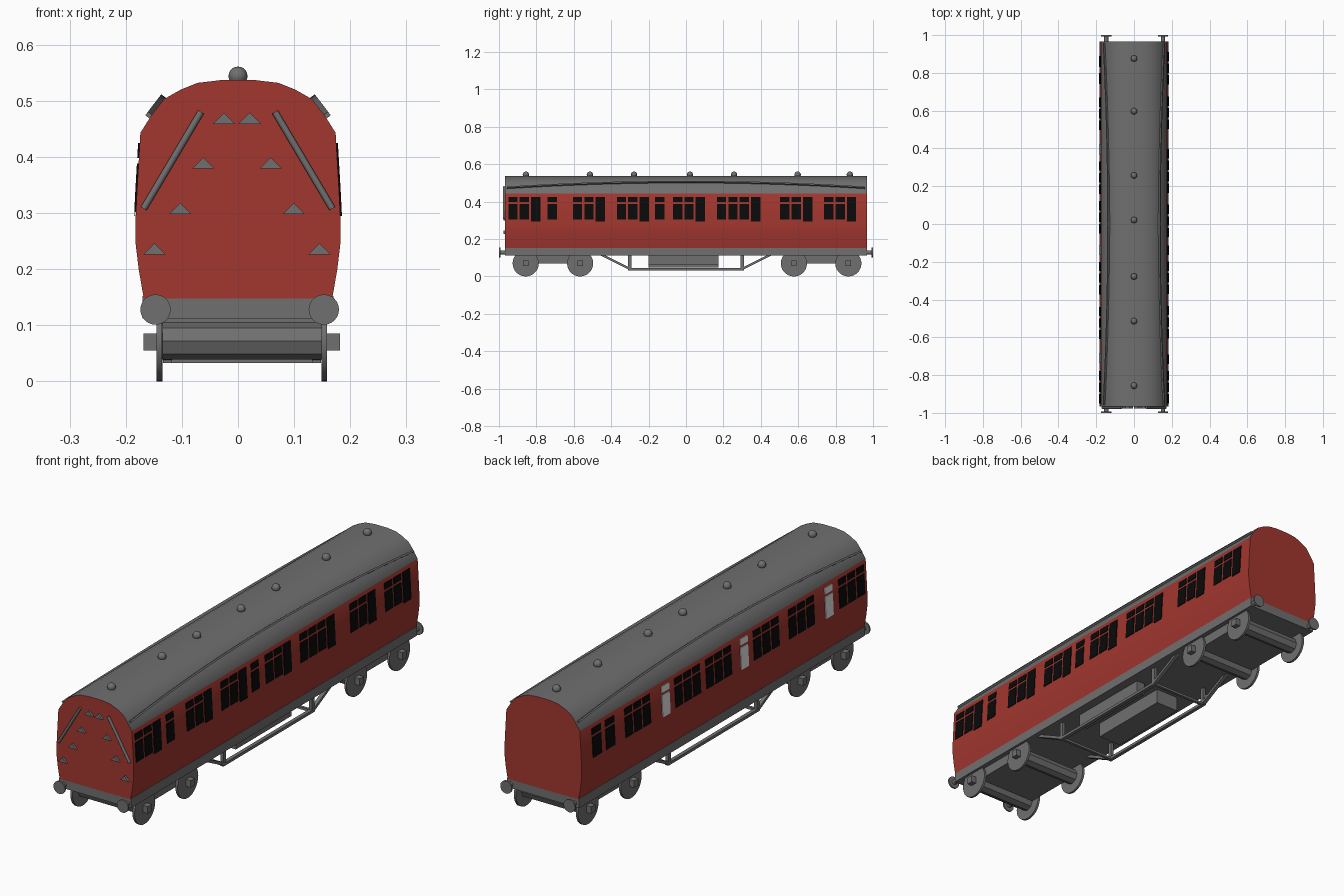
import bpy, bmesh, math
from mathutils import Vector, Matrix

if "Cube" in bpy.data.objects:
    bpy.data.objects.remove(bpy.data.objects["Cube"])


def material(name, rgb):
    m = bpy.data.materials.new(name)
    m.diffuse_color = (*rgb, 1)
    m.use_nodes = True
    m.node_tree.nodes["Principled BSDF"].inputs["Base Color"].default_value = m.diffuse_color
    return m


RED = material("carriage red", (0.36, 0.037, 0.028))
GREY = material("roof grey", (0.16, 0.16, 0.16))
BLACK = material("window black", (0.003, 0.003, 0.003))
WHITE = material("frosted white", (0.85, 0.85, 0.85))


def finish(name, bm, *mats, smooth=False):
    bmesh.ops.recalc_face_normals(bm, faces=bm.faces)
    me = bpy.data.meshes.new(name)
    bm.to_mesh(me)
    bm.free()
    for m in mats:
        me.materials.append(m)
    ob = bpy.data.objects.new(name, me)
    bpy.context.collection.objects.link(ob)
    if smooth:
        bpy.ops.object.select_all(action='DESELECT')
        ob.select_set(True)
        bpy.context.view_layer.objects.active = ob
        bpy.ops.object.shade_smooth_by_angle(angle=math.radians(35))
    return ob


def add_box(bm, x0, x1, y0, y1, z0, z1):
    mat = Matrix.Translation(((x0 + x1) / 2, (y0 + y1) / 2, (z0 + z1) / 2)) \
        @ Matrix.Diagonal((abs(x1 - x0), abs(y1 - y0), abs(z1 - z0), 1))
    bmesh.ops.create_cube(bm, size=1, matrix=mat)


def add_rod(bm, a, b, r, sides=12):
    a, b = Vector(a), Vector(b)
    d = b - a
    mat = Matrix.Translation((a + b) / 2) @ d.to_track_quat('Z', 'Y').to_matrix().to_4x4()
    bmesh.ops.create_cone(bm, cap_ends=True, segments=sides, radius1=r, radius2=r,
                          depth=d.length, matrix=mat)


def add_prism(bm, outline, shift):
    """Solid from a planar outline pushed along a vector."""
    a = [bm.verts.new(p) for p in outline]
    b = [bm.verts.new(Vector(p) + Vector(shift)) for p in outline]
    n = len(a)
    bm.faces.new(a)
    bm.faces.new(b[::-1])
    for i in range(n):
        bm.faces.new((a[i], a[(i + 1) % n], b[(i + 1) % n], b[i]))


# Half section of the coach, from the floor to the crown of the roof
SIDE = [(0.168, 0.148), (0.177, 0.20), (0.183, 0.25), (0.183, 0.28), (0.180, 0.34), (0.174, 0.443)]
ROOF = [(0.155, 0.473), (0.132, 0.503), (0.102, 0.52), (0.072, 0.532), (0.03, 0.537)]
SECTION = SIDE + ROOF
END = 0.967
CX = 0.007   # sideways offset of the running gear


def wall_x(z):
    for (xa, za), (xb, zb) in zip(SECTION, SECTION[1:]):
        if za <= z <= zb:
            return xa + (xb - xa) * (z - za) / (zb - za)
    return SECTION[-1][0]


# Body shell: red sides and ends, grey roof faces above the cornice
bm = bmesh.new()
ring = SECTION + [(-x, z) for x, z in reversed(SECTION)]
add_prism(bm, [(x, -END, z) for x, z in ring], (0, 2 * END, 0))
for f in bm.faces:
    c = f.calc_center_median()
    f.material_index = 1 if c.z > 0.444 and abs(c.y) < 0.5 else 0
finish("coach_body", bm, RED, GREY, smooth=True)

# Curved rain strips along the roof
bm = bmesh.new()
for s in (-1, 1):
    previous = None
    for i in range(25):
        t = -1 + i / 12
        z = 0.503 - 0.031 * t * t
        x = wall_x(z)
        n = Vector((s * 0.8, 0, 0.6))
        u = Vector((s * -0.6, 0, 0.8)) * 0.004
        p = Vector((s * x, t * END * 0.99, z))
        row = [bm.verts.new(q) for q in (p - n * 0.004 - u, p + n * 0.009 - u,
                                         p + n * 0.009 + u, p - n * 0.004 + u)]
        if previous:
            for k in range(4):
                bm.faces.new((previous[k], previous[(k + 1) % 4], row[(k + 1) % 4], row[k]))
        else:
            bm.faces.new(row)
        previous = row
    bm.faces.new(previous)
finish("rain_strips", bm, GREY)

# Domed roof ventilators
bm = bmesh.new()
for y in (-0.856, -0.514, -0.278, 0.021, 0.257, 0.597, 0.876):
    bmesh.ops.create_uvsphere(bm, u_segments=16, v_segments=10, radius=0.017,
                              matrix=Matrix.Translation((0, y, 0.544)))
finish("roof_ventilators", bm, GREY, smooth=True)


# Windows: thin plates that follow the side, main pane plus toplight
def add_window(bm, s, y0, y1, bottom=0.302, split=True):
    spans = ((bottom, 0.34), (0.34, 0.388), (0.398, 0.425)) if split else ((bottom, 0.34), (0.34, 0.425))
    for z0, z1 in spans:
        a, b = wall_x(z0) - 0.002, wall_x(z1) - 0.002
        add_prism(bm, [(s * a, y0, z0), (s * (a + 0.005), y0, z0),
                       (s * (b + 0.005), y0, z1), (s * b, y0, z1)], (0, y1 - y0, 0))


bm = bmesh.new()
for start, count in ((-0.95, 3), (-0.74, 1), (-0.605, 3), (-0.37, 3), (-0.165, 1),
                     (-0.07, 3), (0.165, 4), (0.503, 3), (0.738, 3)):
    for i in range(count):
        y = start + i * 0.061
        door = count > 1 and i == count - 1
        add_window(bm, 1, y, y + 0.05, 0.295 if door else 0.305, not door)
for start, count in ((0.74, 2), (0.498, 3), (0.16, 3), (-0.05, 3),
                     (-0.372, 3), (-0.61, 3), (-0.95, 3)):
    for i in range(count):
        y = start + i * (0.061 if count == 3 else 0.09)
        add_window(bm, -1, y, y + (0.049 if count == 3 else 0.06), 0.302)
finish("windows", bm, BLACK)

bm = bmesh.new()
for y in (0.368, -0.163, -0.736):
    add_window(bm, -1, y, y + 0.052, 0.295)
finish("frosted_windows", bm, WHITE)

# Climbing steps and slanted handrails on the front end
bm = bmesh.new()
for x, z in ((0.023, 0.459), (0.06, 0.379), (0.101, 0.298), (0.147, 0.226)):
    for s in (-1, 1):
        cx = s * x - 0.002
        add_prism(bm, [(cx - 0.02, -END + 0.002, z), (cx + 0.02, -END + 0.002, z),
                       (cx, -END + 0.002, z + 0.02)], (0, -0.012, 0))
finish("end_steps", bm, GREY)
bm = bmesh.new()
for s in (-1, 1):
    add_rod(bm, (s * 0.066, -END - 0.006, 0.48), (s * 0.168, -END - 0.006, 0.308), 0.006)
finish("end_handrails", bm, GREY, smooth=True)

# Underframe
bm = bmesh.new()
add_box(bm, -0.17, 0.17, -END, END, 0.112, 0.152)
finish("underframe", bm, GREY)

# Buffers with round heads
bm = bmesh.new()
for s in (-1, 1):
    for x in (-0.147, 0.153):
        add_rod(bm, (x, s * 0.95, 0.128), (x, s * 0.996, 0.128), 0.011, 16)
        add_rod(bm, (x, s * 0.993, 0.128), (x, s * 1.0, 0.128), 0.027, 24)
finish("buffers", bm, GREY, smooth=True)

# Wheels, axles and axle boxes
wheels, axles, boxes = bmesh.new(), bmesh.new(), bmesh.new()
for y in (-0.857, -0.566, 0.577, 0.868):
    add_rod(axles, (CX - 0.142, y, 0.072), (CX + 0.142, y, 0.072), 0.033, 8)
    for s in (-1, 1):
        x = CX + s * 0.147
        add_rod(wheels, (x - 0.005, y, 0.07), (x + 0.005, y, 0.07), 0.07, 28)
        add_box(boxes, x, x + s * 0.028, y - 0.014, y + 0.014, 0.055, 0.085)
finish("wheels", wheels, GREY, smooth=True)
finish("axles", axles, GREY)
finish("axle_boxes", boxes, GREY)

# Bogie frames
bm = bmesh.new()
for y0, y1 in ((-0.857, -0.566), (0.577, 0.868)):
    add_box(bm, CX - 0.142, CX + 0.142, y0, y1, 0.07, 0.114)
finish("bogie_frames", bm, GREY)

# Truss rods with posts and cross bars
bm = bmesh.new()
for s in (-1, 1):
    x = CX + s * 0.133
    add_box(bm, x - 0.008, x + 0.008, -0.31, 0.31, 0.033, 0.045)
    for e in (-1, 1):
        add_box(bm, x - 0.007, x + 0.007, e * 0.30 - 0.009, e * 0.30 + 0.009, 0.035, 0.115)
        add_prism(bm, [(x - 0.008, e * 0.30, 0.033), (x - 0.008, e * 0.30, 0.047),
                       (x - 0.008, e * 0.435, 0.115), (x - 0.008, e * 0.462, 0.115)], (0.016, 0, 0))
for e in (-1, 1):
    add_box(bm, CX - 0.133, CX + 0.133, e * 0.30 - 0.006, e * 0.30 + 0.006, 0.033, 0.043)
finish("truss_rods", bm, GREY)

# Equipment boxes slung under the floor
bm = bmesh.new()
add_box(bm, -0.09, 0.02, -0.2, 0.175, 0.048, 0.114)
add_box(bm, 0.09, 0.13, -0.2, 0.175, 0.06, 0.114)
finish("equipment_boxes", bm, GREY)
